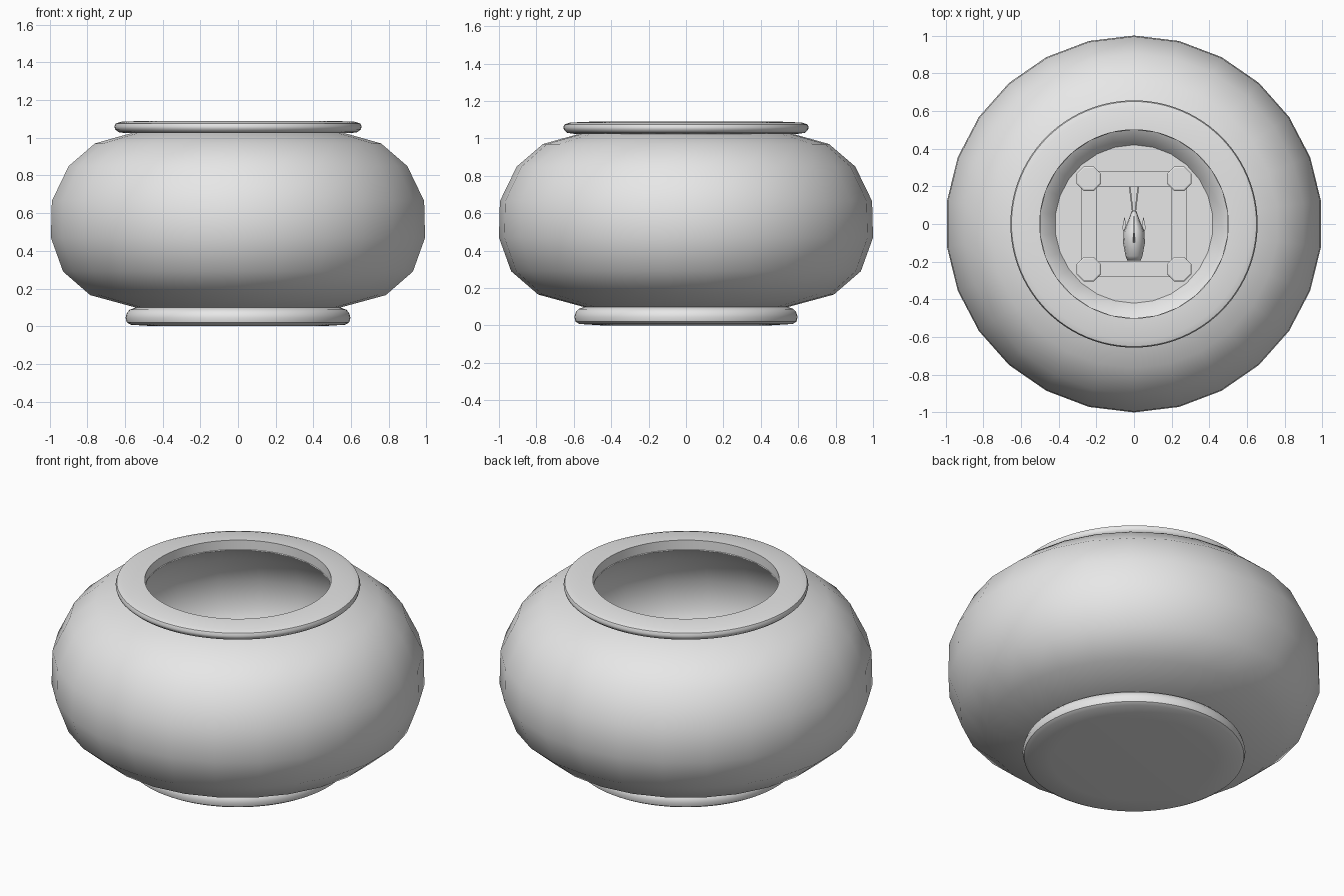
import bpy, bmesh, math
from mathutils import Matrix

cube = bpy.data.objects.get("Cube")
if cube:
    bpy.data.objects.remove(cube, do_unlink=True)

grey = bpy.data.materials.new("light_grey")
grey.use_nodes = True
grey.diffuse_color = (0.8, 0.8, 0.8, 1)
grey.node_tree.nodes["Principled BSDF"].inputs["Base Color"].default_value = (0.8, 0.8, 0.8, 1)


def finish(name, bm, smooth=None):
    bmesh.ops.recalc_face_normals(bm, faces=bm.faces)
    mesh = bpy.data.meshes.new(name)
    bm.to_mesh(mesh)
    bm.free()
    mesh.materials.append(grey)
    obj = bpy.data.objects.new(name, mesh)
    bpy.context.collection.objects.link(obj)
    if smooth:
        bpy.ops.object.select_all(action='DESELECT')
        obj.select_set(True)
        bpy.context.view_layer.objects.active = obj
        bpy.ops.object.shade_smooth_by_angle(angle=math.radians(smooth))
    return obj


def loft(bm, rings, closed=False):
    """Skin a list of vertex rings; open ends get caps."""
    loops = [[bm.verts.new(p) for p in ring] for ring in rings]
    n = len(loops[0])
    pairs = list(zip(loops, loops[1:])) + ([(loops[-1], loops[0])] if closed else [])
    for a, b in pairs:
        for i in range(n):
            j = (i + 1) % n
            bm.faces.new((a[i], a[j], b[j], b[i]))
    if not closed:
        bm.faces.new(loops[0][::-1])
        bm.faces.new(loops[-1])


def revolve(name, profile, sides, turn=90, centre=(0, 0), closed=False, smooth=None):
    angles = [math.radians(turn) + math.tau * i / sides for i in range(sides)]
    bm = bmesh.new()
    loft(bm, [[(centre[0] + r * math.cos(a), centre[1] + r * math.sin(a), z)
               for a in angles] for r, z in profile], closed)
    return finish(name, bm, smooth)


def plate(name, outline, thick, place):
    """Thin fin: 2D outline mapped into space by place(u, v, t)."""
    bm = bmesh.new()
    loft(bm, [[place(u, v, t) for u, v in outline] for t in (-thick / 2, thick / 2)])
    return finish(name, bm)


# Hollow bowl: outside wall going up, inside wall going back down
outer = [(0.50, 0.09), (0.55, 0.10), (0.79, 0.165), (0.935, 0.29), (1.0, 0.47),
         (0.995, 0.665), (0.905, 0.85), (0.765, 0.97), (0.605, 1.015), (0.51, 1.04)]
inner = [(0.50, 1.03), (0.72, 0.92), (0.85, 0.81), (0.93, 0.65), (0.935, 0.48),
         (0.87, 0.35), (0.74, 0.29), (0.51, 0.25), (0.42, 0.13)]
revolve("bowl", outer + inner, 26, smooth=45)

# Rounded rim and foot
revolve("rim", [(0.50, 1.035), (0.60, 1.025), (0.635, 1.03), (0.652, 1.045), (0.656, 1.06),
                (0.65, 1.075), (0.62, 1.085), (0.50, 1.09)], 96, closed=True, smooth=40)
revolve("foot", [(0.44, 0.0), (0.57, 0.008), (0.59, 0.02), (0.597, 0.045), (0.59, 0.07),
                 (0.575, 0.088), (0.54, 0.10)], 96, smooth=40)

# Ornamental castle: four octagonal towers joined by walls
C, FLOOR, WALL_TOP, TOWER_TOP = 0.24, 0.12, 0.32, 0.42
for side, x in (("right", -C), ("left", C)):
    for end, y in (("front", -C), ("back", C)):
        revolve(f"castle_tower_{end}_{side}",
                [(0.058, FLOOR), (0.058, TOWER_TOP - 0.07), (0.07, TOWER_TOP - 0.05),
                 (0.07, TOWER_TOP - 0.005), (0.062, TOWER_TOP)], 8, 22.5, (x, y))
for name, pos, size in (("front", (0, -C), (2 * C, 0.08)), ("back", (0, C), (2 * C, 0.08)),
                        ("right", (-C, 0), (0.08, 2 * C)), ("left", (C, 0), (0.08, 2 * C))):
    bm = bmesh.new()
    bmesh.ops.create_cube(bm, size=1, matrix=Matrix.Translation((*pos, (FLOOR + WALL_TOP) / 2))
                          @ Matrix.Diagonal((*size, WALL_TOP - FLOOR, 1)))
    finish("castle_wall_" + name, bm)

# Fish: elliptical sections (y, half width, half height) from mouth to tail
FISH_Z = 0.5
sections = [(-0.195, 0.035, 0.02), (-0.17, 0.045, 0.045), (-0.10, 0.058, 0.075),
            (-0.04, 0.055, 0.08), (0.02, 0.03, 0.05), (0.07, 0.012, 0.025)]
bm = bmesh.new()
loft(bm, [[(w * math.cos(a), y, FISH_Z + h * math.sin(a))
           for a in [math.tau * i / 12 for i in range(12)]] for y, w, h in sections])
finish("fish_body", bm, 60)

plate("fish_back_fin", [(-0.11, 0.06), (-0.05, 0.13), (0.04, 0.12), (0.02, 0.03)], 0.012,
      lambda u, v, t: (t, u, FISH_Z + v))
for s, side in ((-1, "right"), (1, "left")):
    plate("fish_side_fin_" + side, [(-0.08, 0.045), (-0.02, 0.062), (0.04, 0.05), (-0.02, 0.04)],
          0.01, lambda u, v, t: (s * v, u, FISH_Z - 0.02 + t))
    plate("fish_tail_" + side, [(0.05, 0.015), (0.20, 0.08), (0.16, 0.0),
                                (0.20, -0.08), (0.05, -0.015)], 0.008,
          lambda u, v, t: (s * (0.005 + max(0, u - 0.05) * 0.12) + t, u, FISH_Z + v))
